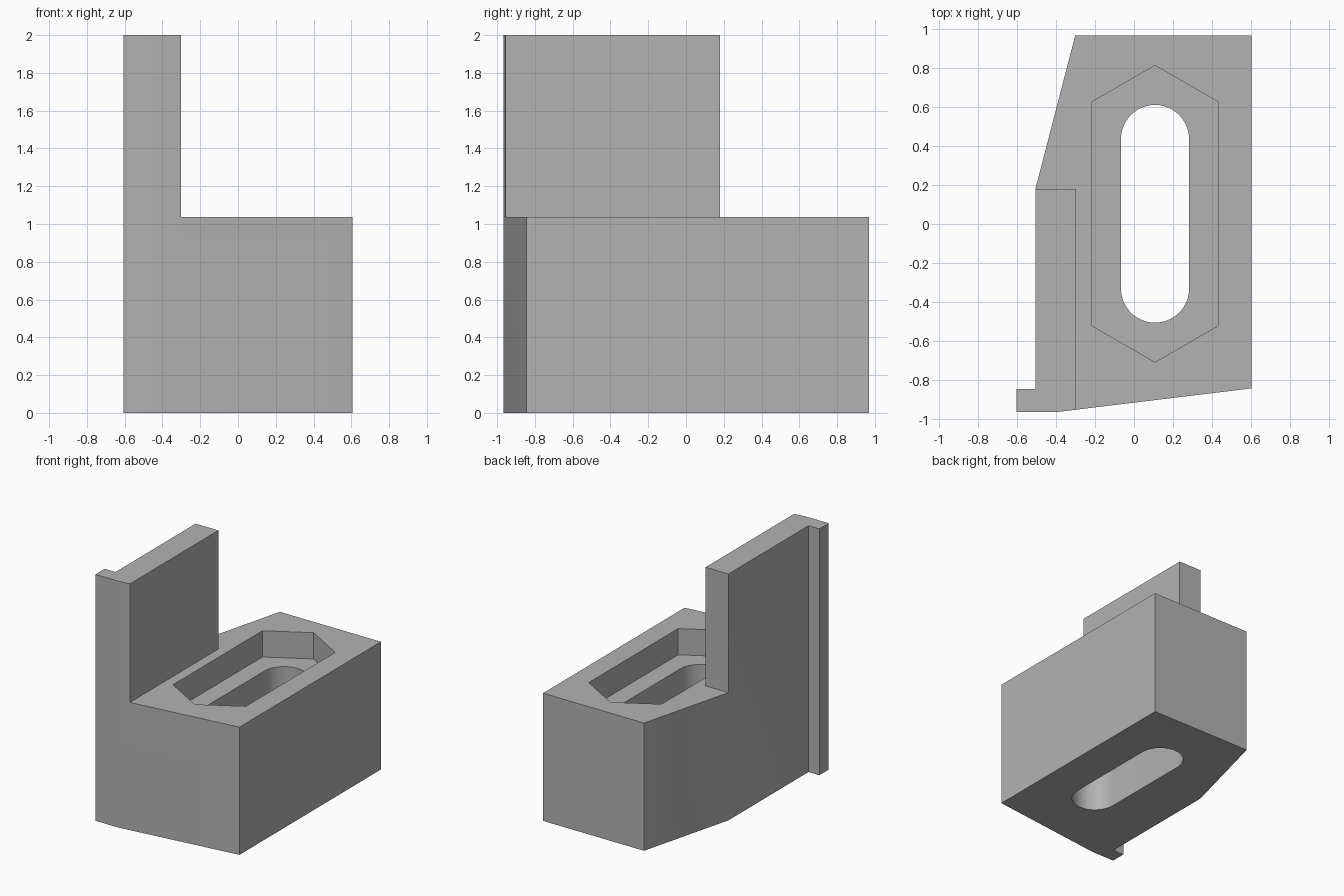
import bpy
import bmesh
import math

default = bpy.data.objects.get("Cube")
if default:
    bpy.data.objects.remove(default, do_unlink=True)

GREY = (0.45, 0.45, 0.45, 1)
grey = bpy.data.materials.new("plain grey")
grey.use_nodes = True
grey.diffuse_color = GREY
grey.node_tree.nodes["Principled BSDF"].inputs["Base Color"].default_value = GREY


def prism(name, outline, bottom, top):
    """Extrude a plan outline between two heights."""
    bm = bmesh.new()
    face = bm.faces.new([bm.verts.new((x, y, bottom)) for x, y in outline])
    result = bmesh.ops.extrude_face_region(bm, geom=[face])
    for v in result["geom"]:
        if isinstance(v, bmesh.types.BMVert):
            v.co.z = top
    bmesh.ops.recalc_face_normals(bm, faces=bm.faces[:])
    mesh = bpy.data.meshes.new(name)
    bm.to_mesh(mesh)
    bm.free()
    mesh.materials.append(grey)
    obj = bpy.data.objects.new(name, mesh)
    bpy.context.collection.objects.link(obj)
    return obj


def long_ring(radius, segments):
    """Two half rings joined by straight sides, stretched along y."""
    points = []
    for centre, start in ((0.437, 0), (-0.332, math.pi)):
        for i in range(segments + 1):
            a = start + math.pi * i / segments
            if segments == 2:
                # pointed ends for the hexagonal pocket
                a = start + math.radians(30 + 60 * i)
            points.append((0.108 + radius * math.cos(a),
                           centre + radius * math.sin(a)))
    return points


# Block with its upright wall and corner lip
wall_top, block_top = 2.0, 1.037
outline = [(-0.605, -0.967), (-0.40, -0.967), (0.605, -0.845), (0.605, 0.97),
           (-0.302, 0.97), (-0.507, 0.18), (-0.507, -0.847), (-0.605, -0.847)]
block = prism("block_with_wall", outline, 0, wall_top)

# Cutters: space around the wall, hexagonal pocket and through slot
step = [(-0.302, -2), (2, -2), (2, 2), (-2, 2), (-2, 0.18), (-0.302, 0.18)]
cutters = [
    prism("step_cutter", step, block_top, 3),
    prism("pocket_cutter", long_ring(0.378, 2), block_top - 0.213, 1.5),
    prism("slot_cutter", long_ring(0.175, 32), -0.5, 1.4),
]
bpy.context.view_layer.objects.active = block
block.select_set(True)
for cutter in cutters:
    cut = block.modifiers.new(cutter.name, 'BOOLEAN')
    cut.operation = 'DIFFERENCE'
    cut.solver = 'EXACT'
    cut.object = cutter
    bpy.ops.object.modifier_apply(modifier=cut.name)
    bpy.data.objects.remove(cutter, do_unlink=True)

# Smooth slot ends while keeping the edges crisp
bpy.ops.object.select_all(action='DESELECT')
block.select_set(True)
bpy.ops.object.shade_smooth_by_angle(angle=math.radians(30))
